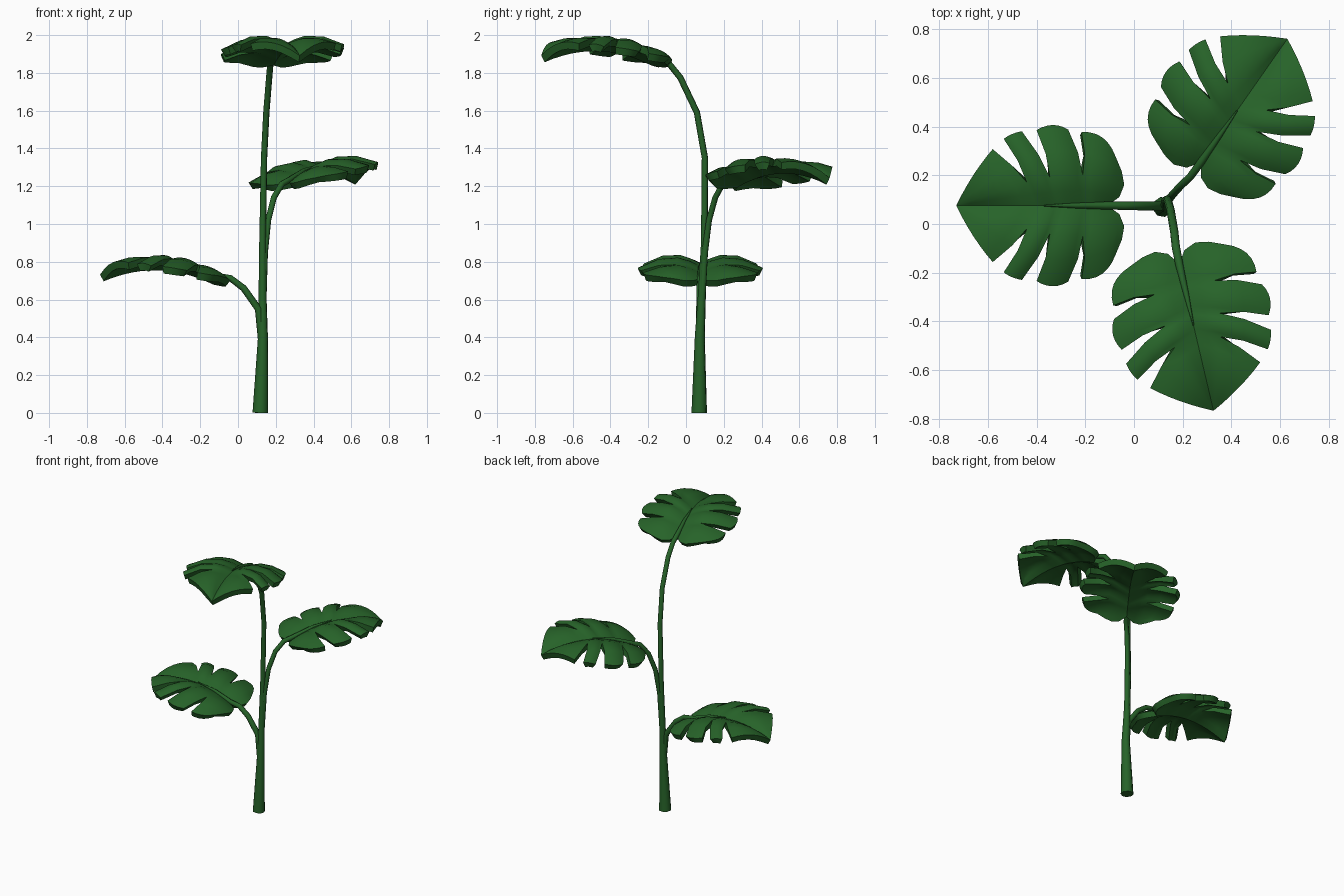
import bpy, bmesh, math
from mathutils import Vector

if "Cube" in bpy.data.objects:
    bpy.data.objects.remove(bpy.data.objects["Cube"])

green = bpy.data.materials.new("leaf green")
green.diffuse_color = (0.02, 0.125, 0.022, 1)
green.use_nodes = True
green.node_tree.nodes["Principled BSDF"].inputs["Base Color"].default_value = green.diffuse_color


def V(*p):
    return Vector(p)


# Leaf shape in local coordinates: u runs from base to tip, v is sideways
def rib_height(u):
    return 0.795 - 0.75 * (u - 0.4) ** 2


def side(m, slot, outer):
    """Lobe edge: midrib point, shared inner part, slot end, outer corner."""
    m, s, o = V(m, 0), V(*slot), V(*outer)
    return [m, (m + s) / 2, s, (s + o) / 2 + V(-0.01, 0), o]


# Each lobe: base-side edge, tip-side edge, middle of its outer rim
S1, S2, S3 = (0.17, 0.125), (0.305, 0.115), (0.40, 0.095)
LOBES = [
    ([V(0.07, 0), V(0.02, 0.035), V(0, 0.085), V(0.01, 0.14), V(0.035, 0.20)],
     side(0.15, S1, (0.175, 0.302)), V(0.09, 0.28)),
    (side(0.15, S1, (0.23, 0.312)), side(0.27, S2, (0.36, 0.31)), V(0.294, 0.331)),
    (side(0.27, S2, (0.42, 0.305)), side(0.36, S3, (0.495, 0.274)), V(0.46, 0.294)),
    (side(0.36, S3, (0.54, 0.232)), [V(0.69, 0)] * 5, V(0.62, 0.125)),
]
FADE = [0, 0.5, 1, 1, 0.7]
N = 6


class Placement:
    def __init__(self, x, y, angle, lift, roll):
        self.o = V(x, y)
        self.d = V(math.cos(angle), math.sin(angle))
        self.lift, self.roll = lift, roll

    def __call__(self, u, v, z):
        p = self.o + self.d * u + V(-self.d.y, self.d.x) * v
        return (p.x, p.y, z + self.lift + self.roll * v)


def finish(ob, name, angle):
    ob.name = name
    bpy.ops.object.select_all(action='DESELECT')
    ob.select_set(True)
    bpy.context.view_layer.objects.active = ob
    bpy.ops.object.shade_smooth_by_angle(angle=math.radians(angle))


def make_leaf(name, place):
    bm = bmesh.new()
    for sgn in (1, -1):
        for base, tip, rim in LOBES:
            grid = []
            for k in range(5):
                row = []
                for i in range(N + 1):
                    t = i / N
                    p = base[k].lerp(tip[k], t)
                    if k >= 3:   # rounded outer rim
                        w = 4 * t * (1 - t) * (1 if k == 4 else 0.4)
                        p = p + (rim - (base[4] + tip[4]) / 2) * w
                    z = rib_height(p.x) + 0.439 * p.y - 1.607 * p.y ** 2
                    z += 0.014 * 4 * t * (1 - t) * FADE[k]
                    row.append(bm.verts.new(place(p.x, sgn * p.y, z)))
                grid.append(row)
            for k in range(4):
                for i in range(N):
                    q = [grid[k][i], grid[k][i + 1], grid[k + 1][i + 1], grid[k + 1][i]]
                    bm.faces.new(q if sgn > 0 else q[::-1])
    bmesh.ops.remove_doubles(bm, verts=bm.verts, dist=0.0005)
    bmesh.ops.recalc_face_normals(bm, faces=bm.faces)
    if sum(f.normal.z for f in bm.faces) < 0:
        bmesh.ops.reverse_faces(bm, faces=bm.faces)
    me = bpy.data.meshes.new(name)
    bm.to_mesh(me)
    bm.free()
    me.materials.append(green)
    ob = bpy.data.objects.new(name, me)
    bpy.context.collection.objects.link(ob)
    finish(ob, name, 35)
    mod = ob.modifiers.new("thickness", 'SOLIDIFY')
    mod.thickness = 0.04
    mod.offset = -1
    bpy.context.view_layer.objects.active = ob
    bpy.ops.object.modifier_apply(modifier=mod.name)
    finish(ob, name, 35)


def make_stem(name, pts, place):
    """Tapered tube through (x, y, z, radius), ending as a midrib on the leaf."""
    pts = list(pts)
    for u, r in ((0.08, 0.016), (0.2, 0.011), (0.33, 0.003)):
        pts.append((*place(u, 0, rib_height(u) + 0.008), r))
    cu = bpy.data.curves.new(name, 'CURVE')
    cu.dimensions = '3D'
    cu.bevel_depth = 1
    cu.bevel_resolution = 2
    cu.use_fill_caps = True
    sp = cu.splines.new('POLY')
    sp.points.add(len(pts) - 1)
    for p, (x, y, z, r) in zip(sp.points, pts):
        p.co = (x, y, z, 1)
        p.radius = r
    cu.materials.append(green)
    ob = bpy.data.objects.new(name, cu)
    bpy.context.collection.objects.link(ob)
    bpy.ops.object.select_all(action='DESELECT')
    ob.select_set(True)
    bpy.context.view_layer.objects.active = ob
    bpy.ops.object.convert(target='MESH')
    finish(bpy.context.view_layer.objects.active, name, 50)


low = Placement(-0.04, 0.0755, math.pi, 0, 0)
middle = Placement(0.234, 0.195, math.radians(55), 0.512, -0.08)
top = Placement(0.169, -0.095, math.radians(-76.8), 1.16, 0)

# Leaves
make_leaf("low_leaf", low)
make_leaf("middle_leaf", middle)
make_leaf("top_leaf", top)

# Main stem and the two branches
make_stem("main_stem", [
    (0.118, 0.07, 0, 0.042), (0.132, 0.073, 0.4, 0.027), (0.13, 0.083, 0.6, 0.022),
    (0.13, 0.097, 0.9, 0.018), (0.138, 0.1, 1.35, 0.017), (0.15, 0.058, 1.59, 0.017),
    (0.165, -0.03, 1.775, 0.017), (0.172, -0.095, 1.855, 0.017)], top)
make_stem("low_branch", [
    (0.13, 0.073, 0.36, 0.022), (0.108, 0.073, 0.55, 0.019),
    (0.03, 0.074, 0.66, 0.018), (-0.04, 0.075, 0.713, 0.017)], low)
make_stem("middle_branch", [
    (0.132, 0.083, 0.55, 0.018), (0.142, 0.1, 0.85, 0.017), (0.16, 0.122, 1.02, 0.016),
    (0.19, 0.155, 1.14, 0.016), (0.232, 0.195, 1.212, 0.016)], middle)
